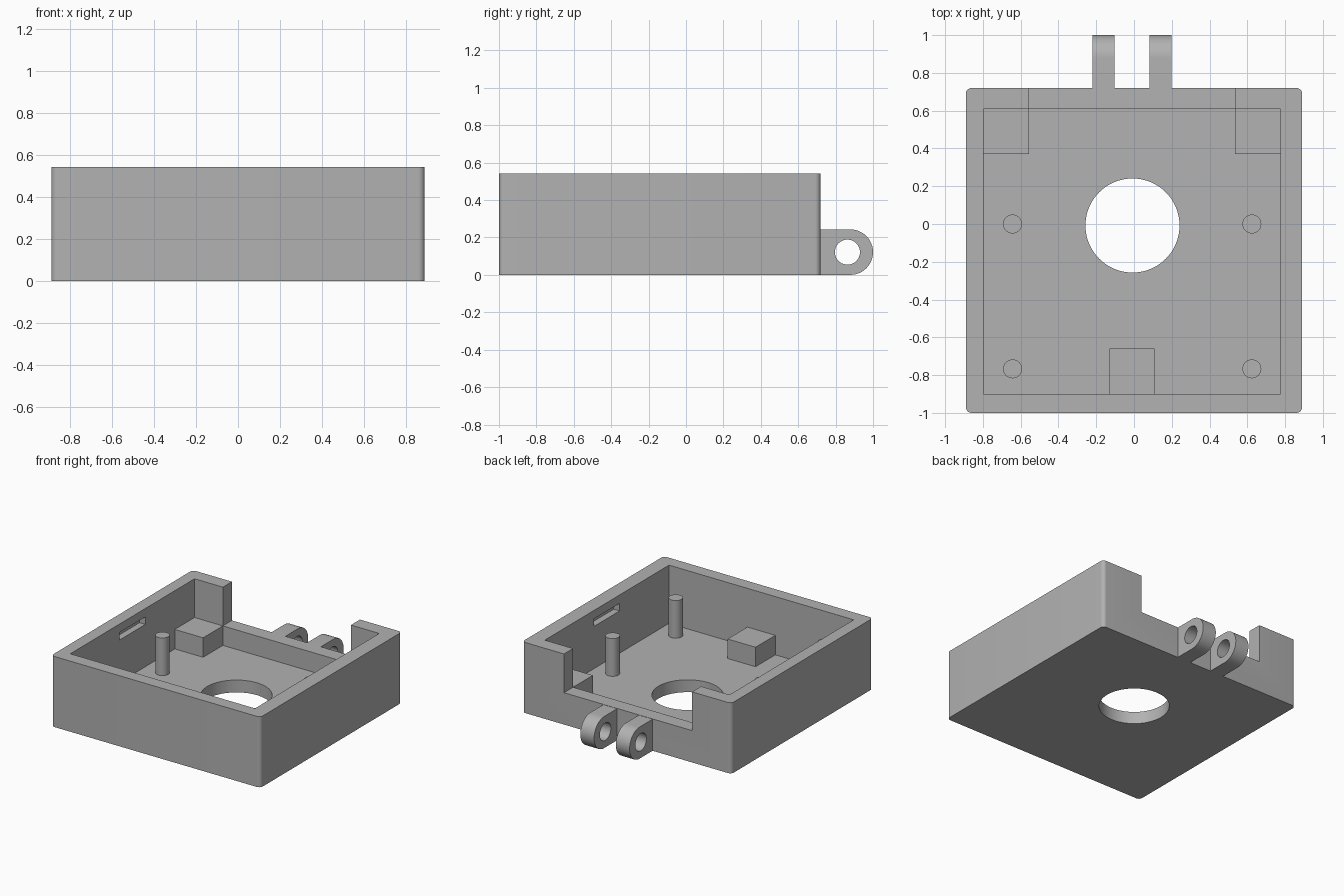
import bpy, bmesh, math

if "Cube" in bpy.data.objects:
    bpy.data.objects.remove(bpy.data.objects["Cube"])

grey = bpy.data.materials.new("plain_grey")
grey.diffuse_color = (0.445, 0.445, 0.445, 1)
grey.use_nodes = True
grey.node_tree.nodes["Principled BSDF"].inputs["Base Color"].default_value = grey.diffuse_color

# Main dimensions
X, FRONT, BACK, TOP = 0.89, -1.0, 0.72, 0.543      # outer shell
IX0, IX1, IY0, IY1 = -0.797, 0.775, -0.90, 0.61    # inner cavity
FLOOR, SILL = 0.095, 0.245
NX0, NX1 = -0.556, 0.534                           # rear opening


def finish(name, bm):
    bmesh.ops.recalc_face_normals(bm, faces=bm.faces)
    me = bpy.data.meshes.new(name)
    bm.to_mesh(me)
    bm.free()
    ob = bpy.data.objects.new(name, me)
    bpy.context.collection.objects.link(ob)
    me.materials.append(grey)
    return ob


def prism(name, pts, vec):
    """Extrude a closed outline of 3D points along a vector."""
    bm = bmesh.new()
    face = bm.faces.new([bm.verts.new(p) for p in pts])
    ext = bmesh.ops.extrude_face_region(bm, geom=[face])
    bmesh.ops.translate(bm, vec=vec, verts=[v for v in ext["geom"] if isinstance(v, bmesh.types.BMVert)])
    return finish(name, bm)


def box(name, x0, x1, y0, y1, z0, z1):
    return prism(name, [(x0, y0, z0), (x1, y0, z0), (x1, y1, z0), (x0, y1, z0)], (0, 0, z1 - z0))


def arc(cx, cy, r, a0, a1, n):
    return [(cx + r * math.cos(a0 + (a1 - a0) * i / n),
             cy + r * math.sin(a0 + (a1 - a0) * i / n)) for i in range(n + 1)]


def cylinder(name, x, y, r, z0, z1, n=48):
    pts = [(px, py, z0) for px, py in arc(x, y, r, 0, 2 * math.pi, n)[:-1]]
    return prism(name, pts, (0, 0, z1 - z0))


def cut(target, cutter):
    mod = target.modifiers.new("cut", "BOOLEAN")
    mod.operation, mod.solver, mod.object = "DIFFERENCE", "EXACT", cutter
    bpy.context.view_layer.objects.active = target
    bpy.ops.object.modifier_apply(modifier=mod.name)
    bpy.data.objects.remove(cutter)


# Tray shell with rounded vertical corners
R = 0.03
outline = []
for i, (cx, cy) in enumerate([(X - R, BACK - R), (R - X, BACK - R), (R - X, FRONT + R), (X - R, FRONT + R)]):
    outline += arc(cx, cy, R, i * math.pi / 2, (i + 1) * math.pi / 2, 8)
tray = prism("tray_shell", [(x, y, 0) for x, y in outline], (0, 0, TOP))
cut(tray, box("cavity", IX0, IX1, IY0, IY1, FLOOR, 1))
cut(tray, box("rear_opening", NX0, NX1, IY1 - 0.1, 1, SILL, 1))
cut(tray, cylinder("floor_hole", -0.008, -0.008, 0.249, -0.2, 0.2, 72))

# Shallow latch slots in both side walls
cut(tray, box("left_slot", IX0 - 0.05, IX0 + 0.1, -0.30, 0.013, 0.42, 0.478))
cut(tray, box("right_slot", IX1 - 0.1, IX1 + 0.05, -0.30, 0.013, 0.42, 0.478))

# Support blocks: two rear corners and front centre
box("left_rear_block", IX0, NX0, 0.37, IY1, FLOOR, SILL)
box("right_rear_block", NX1, IX1, 0.37, IY1, FLOOR, SILL)
box("front_block", -0.13, 0.108, IY0, -0.66, FLOOR, SILL)

# Locating pins
for side, x in (("left", -0.643), ("right", 0.624)):
    for row, y in (("rear", 0.0), ("front", -0.767)):
        cylinder(f"{side}_{row}_pin", x, y, 0.05, FLOOR, 0.385, 32)

# Hinge lugs with rounded ends and a pivot hole
r = 0.1215
profile = [(BACK, 0)] + arc(1 - r, r, r, -math.pi / 2, math.pi / 2, 24) + [(BACK, 2 * r)]
for name, x0 in (("left_hinge_lug", -0.22), ("right_hinge_lug", 0.082)):
    lug = prism(name, [(x0, y, z) for y, z in profile], (0.117, 0, 0))
    hole = arc(0.863, r, 0.067, 0, 2 * math.pi, 40)[:-1]
    cut(lug, prism("pivot_hole", [(x0 - 0.1, y, z) for y, z in hole], (0.4, 0, 0)))

# Smooth rounded faces, keep hard edges crisp
bpy.ops.object.select_all(action="SELECT")
bpy.ops.object.shade_smooth_by_angle(angle=math.radians(30))
